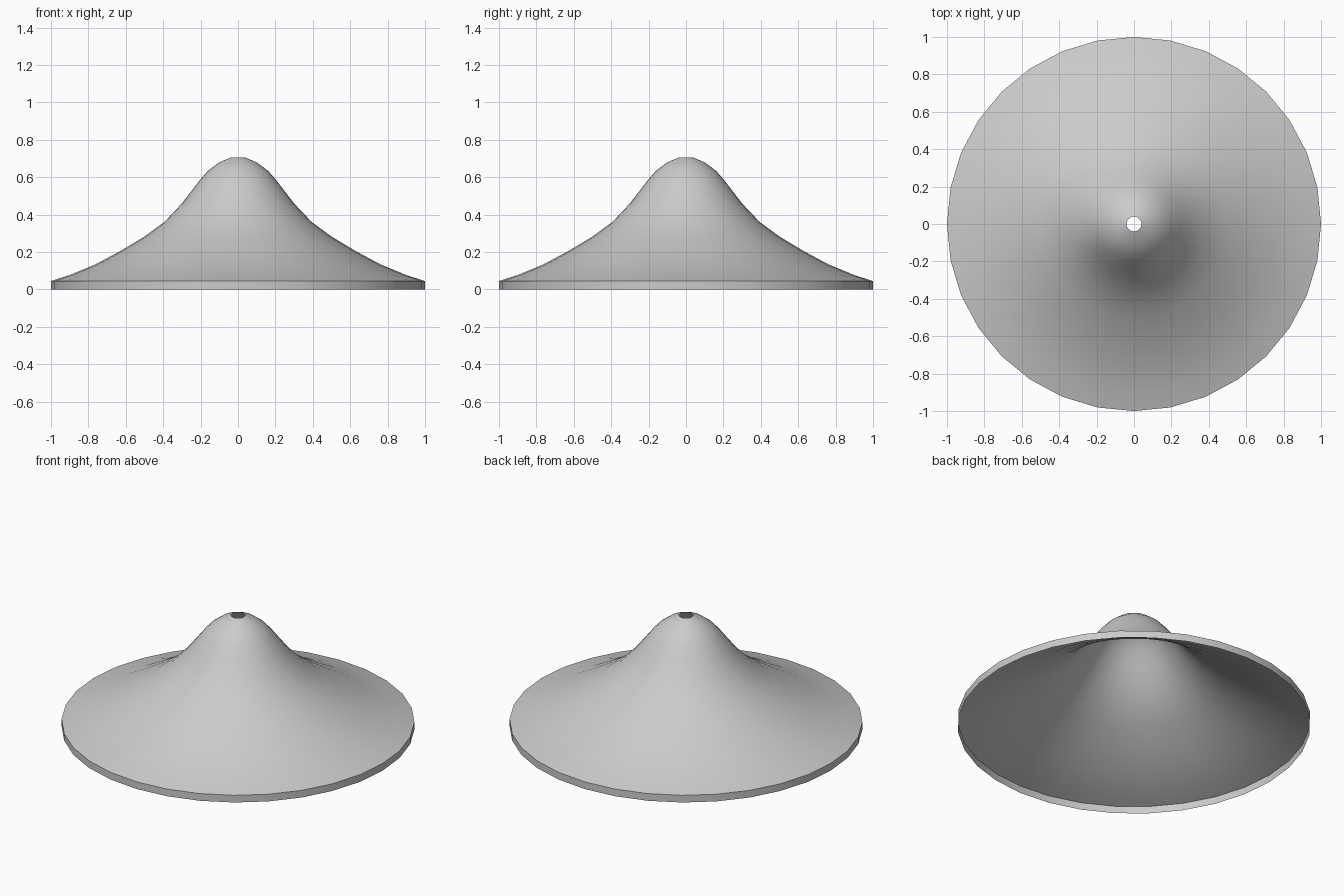
import bpy
import bmesh
import math
from mathutils import Matrix, Vector

default_cube = bpy.data.objects.get("Cube")
if default_cube:
    bpy.data.objects.remove(default_cube, do_unlink=True)

SEGMENTS = 32

# Single grey material
grey = bpy.data.materials.new("light_grey")
grey.use_nodes = True
grey.diffuse_color = (0.6, 0.6, 0.6, 1)
grey.node_tree.nodes["Principled BSDF"].inputs["Base Color"].default_value = grey.diffuse_color

# Half profile: rim band, flared skirt, domed crown, open top
profile = [(1, 0), (1, 0.045), (0.9, 0.077), (0.76, 0.135), (0.63, 0.205),
           (0.5, 0.283), (0.395, 0.36), (0.3, 0.46), (0.25, 0.525),
           (0.2, 0.59), (0.16, 0.635), (0.1, 0.68), (0.04, 0.705)]

# Revolve the profile into an open shell
bm = bmesh.new()
verts = [bm.verts.new((r, 0, z)) for r, z in profile]
edges = [bm.edges.new(pair) for pair in zip(verts, verts[1:])]
bmesh.ops.spin(bm, geom=verts + edges, cent=(0, 0, 0), axis=(0, 0, 1),
               angle=math.tau, steps=SEGMENTS)
bmesh.ops.remove_doubles(bm, verts=bm.verts, dist=0.0005)
bmesh.ops.recalc_face_normals(bm, faces=bm.faces)

# Keep the normals facing outward
bm.normal_update()
if sum(f.normal.z for f in bm.faces) < 0:
    bmesh.ops.reverse_faces(bm, faces=bm.faces)

mesh = bpy.data.meshes.new("shade_shell")
bm.to_mesh(mesh)
bm.free()
mesh.materials.append(grey)
shell = bpy.data.objects.new("shade_shell", mesh)
bpy.context.collection.objects.link(shell)

# Smooth skirt and crown with a crisp rim edge
bpy.ops.object.select_all(action="DESELECT")
shell.select_set(True)
bpy.context.view_layer.objects.active = shell
bpy.ops.object.shade_smooth_by_angle(angle=math.radians(35))
